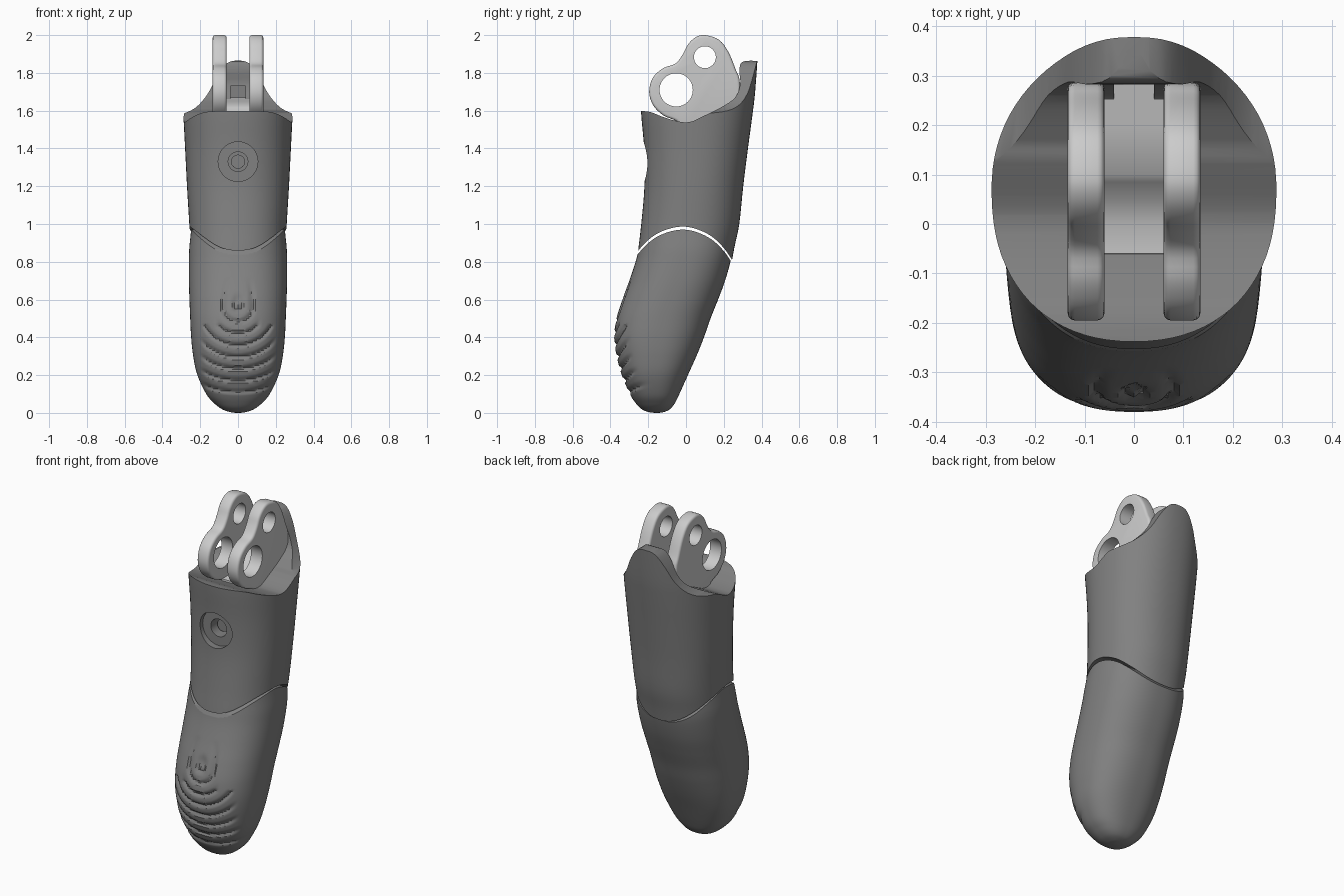
import bpy, bmesh, math
from mathutils import Vector

if "Cube" in bpy.data.objects:
    bpy.data.objects.remove(bpy.data.objects["Cube"])


def material(name, v):
    m = bpy.data.materials.new(name)
    m.diffuse_color = (v, v, v, 1)
    m.use_nodes = True
    m.node_tree.nodes["Principled BSDF"].inputs["Base Color"].default_value = m.diffuse_color
    return m


DARK, LIGHT = material("dark_grey", 0.22), material("light_grey", 0.6)


def smooth_path(pts, n, closed=False):
    """Catmull-Rom interpolation of points of any dimension."""
    k, out = len(pts), []
    get = (lambda i: pts[i % k]) if closed else (lambda i: pts[max(0, min(k - 1, i))])
    for i in range(k if closed else k - 1):
        for j in range(n):
            t = j / n
            out.append([0.5 * (2 * b + (c - a) * t + (2 * a - 5 * b + 4 * c - d) * t * t
                               + (3 * b - a - 3 * c + d) * t ** 3)
                        for a, b, c, d in zip(get(i - 1), get(i), get(i + 1), get(i + 2))])
    return out if closed else out + [list(pts[-1])]


def finish(bm, name, mat=DARK):
    bmesh.ops.recalc_face_normals(bm, faces=bm.faces)
    me = bpy.data.meshes.new(name)
    bm.to_mesh(me)
    bm.free()
    me.materials.append(mat)
    ob = bpy.data.objects.new(name, me)
    bpy.context.collection.objects.link(ob)
    return ob


def loft(name, stations, sides, n, expo, shift=None):
    """Superellipse sections; station = z, front y, back y, half width."""
    bm, rings = bmesh.new(), []
    for z, yf, yb, w in smooth_path(stations, n):
        ring = []
        for i in range(sides):
            a = 2 * math.pi * i / sides
            c, s = math.cos(a), math.sin(a)
            x = w * math.copysign(abs(c) ** (2 / expo), c)
            y = (yf + yb) / 2 + (yb - yf) / 2 * math.copysign(abs(s) ** (2 / expo), s)
            if shift and s < 0:
                y += shift(x, z)
            ring.append(bm.verts.new((x, y, z)))
        rings.append(ring)
    for r0, r1 in zip(rings, rings[1:]):
        for i in range(sides):
            j = (i + 1) % sides
            bm.faces.new((r0[i], r0[j], r1[j], r1[i]))
    bm.faces.new(rings[0])
    bm.faces.new(rings[-1])
    return finish(bm, name)


def prism(name, pts, axis, a, b, mat=DARK):
    """Extrude a profile along x (points are y,z) or along y (points are x,z)."""
    place = (lambda t, u, v: (t, u, v)) if axis == "x" else (lambda t, u, v: (u, t, v))
    bm = bmesh.new()
    f = bm.faces.new([bm.verts.new(place(a, u, v)) for u, v in pts])
    ext = bmesh.ops.extrude_face_region(bm, geom=[f])
    off = Vector(place(b - a, 0, 0))
    for v in ext["geom"]:
        if isinstance(v, bmesh.types.BMVert):
            v.co += off
    return finish(bm, name, mat)


def circle(u, v, r, n=40):
    return [(u + r * math.cos(2 * math.pi * i / n), v + r * math.sin(2 * math.pi * i / n))
            for i in range(n)]


def apply(ob, mod):
    bpy.ops.object.select_all(action="DESELECT")
    bpy.context.view_layer.objects.active = ob
    ob.select_set(True)
    bpy.ops.object.modifier_apply(modifier=mod.name)


def boolean(ob, cutter, op="DIFFERENCE"):
    m = ob.modifiers.new("cut", "BOOLEAN")
    m.operation, m.object, m.solver = op, cutter, "EXACT"
    apply(ob, m)
    bpy.data.objects.remove(cutter)


def shade(ob, angle=35):
    bpy.ops.object.select_all(action="DESELECT")
    bpy.context.view_layer.objects.active = ob
    ob.select_set(True)
    bpy.ops.object.shade_smooth_by_angle(angle=math.radians(angle))


# Fingertip with looped print ridges on the pad
def ridges(x, z):
    dz = z - 0.56
    d = math.hypot(x, dz if dz < 0 else dz * 0.35)
    limit = 0.205 if dz < -0.1 else 0.12
    fade = max(0, min(1, (limit - abs(x)) / 0.04)) * max(0, min(1, (z - 0.08) / 0.05))
    fade *= max(0, min(1, (0.72 - z) / 0.15))
    return 0.014 * fade * max(0, math.sin(2 * math.pi * d / 0.062)) ** 1.5


tip = loft("fingertip", [
    (0, -.165, -.145, .012), (.005, -.2, -.115, .045), (.02, -.235, -.085, .085),
    (.05, -.265, -.06, .125), (.1, -.297, -.035, .168), (.2, -.34, .01, .215),
    (.3, -.367, .055, .237), (.4, -.38, .095, .248), (.5, -.368, .13, .253),
    (.6, -.337, .17, .257), (.7, -.3, .207, .26), (.8, -.267, .235, .26),
    (.87, -.25, .247, .258), (.95, -.236, .252, .25), (1.05, -.23, .26, .24)],
    144, 10, 2.35, ridges)

# Arched seam shared by fingertip and middle segment
arch = smooth_path([(-.27, .84), (-.2, .915), (-.13, .96), (-.04, .985), (.04, .978),
                    (.13, .938), (.2, .873), (.25, .80)], 5)


def seam(dz):
    pts = [(-.6, -.2), (-.6, .6)] + arch + [(.32, .7), (.6, .5), (.6, -.2)]
    return prism("seam_cutter", [(u, v + dz) for u, v in pts], "x", -.5, .5)


boolean(tip, seam(-.016), "INTERSECT")
shade(tip)

# Middle segment
body = loft("middle_segment", [
    (.7, -.27, .225, .248), (.87, -.252, .255, .253), (1.0, -.237, .282, .258),
    (1.2, -.22, .303, .27), (1.4, -.222, .328, .28), (1.58, -.237, .352, .289),
    (1.7, -.24, .366, .291), (1.92, -.24, .382, .291)], 80, 4, 2.2)
boolean(body, seam(0))

# Saddle-shaped rim: side profile then front profile
rim = smooth_path([(-.3, 1.6), (-.2, 1.595), (-.13, 1.57), (-.05, 1.545), (.02, 1.54),
                   (.1, 1.575), (.19, 1.62), (.26, 1.67), (.287, 1.74), (.283, 1.82),
                   (.31, 1.862), (.45, 1.86)], 4)
boolean(body, prism("rim_cutter", rim + [(.45, 2.2), (-.3, 2.2)], "x", -.5, .5))
half = [(.4, 1.56), (.29, 1.585), (.22, 1.62), (.16, 1.69), (.11, 1.785), (.06, 1.85)]
crown = smooth_path([(-x, z) for x, z in half] + [(0, 1.865)] + half[::-1], 4)
boolean(body, prism("crown_cutter", crown + [(.4, 2.2), (-.4, 2.2)], "y", -.5, .6))

# Screw recess, bore, and square cord opening
boolean(body, prism("recess_cutter", circle(0, 1.33, .105), "y", -.4, -.18))
boolean(body, prism("bore_cutter", circle(0, 1.33, .052), "y", -.4, -.08))
boolean(body, prism("cord_cutter", [(-.04, 1.66), (.04, 1.66), (.04, 1.73), (-.04, 1.73)],
                    "y", .2, .32))
shade(body)
shade(prism("pin", circle(0, 1.33, .037), "y", -.14, -.05))

# Hinge lugs, one each side, each with two eyes
outline = smooth_path([
    (.1, 2.0), (.05, 1.988), (.01, 1.95), (-.016, 1.9), (-.055, 1.85), (-.12, 1.825),
    (-.175, 1.775), (-.195, 1.70), (-.175, 1.63), (-.12, 1.575), (-.05, 1.545), (0, 1.5),
    (.2, 1.5), (.28, 1.58), (.285, 1.75), (.262, 1.82), (.225, 1.91), (.175, 1.975)], 4, True)
for side, s in (("left", -1), ("right", 1)):
    lug = prism(side + "_hinge_lug", outline, "x", .06 * s, .134 * s, LIGHT)
    bev = lug.modifiers.new("round", "BEVEL")
    bev.width, bev.segments, bev.limit_method, bev.angle_limit = .014, 3, "ANGLE", math.radians(50)
    apply(lug, bev)
    for y, z, r in ((.1, 1.883, .058), (-.052, 1.71, .088)):
        boolean(lug, prism("eye_cutter", circle(y, z, r), "x", -.3, .3, LIGHT))
    shade(lug)

# Concave bridge between the lugs
bridge = [(-.07, 1.45), (-.06, 1.558), (0, 1.56), (.05, 1.583), (.085, 1.615),
          (.1, 1.63), (.2, 1.65), (.29, 1.67), (.29, 1.45)]
shade(prism("hinge_bridge", bridge, "x", -.065, .065, LIGHT))
